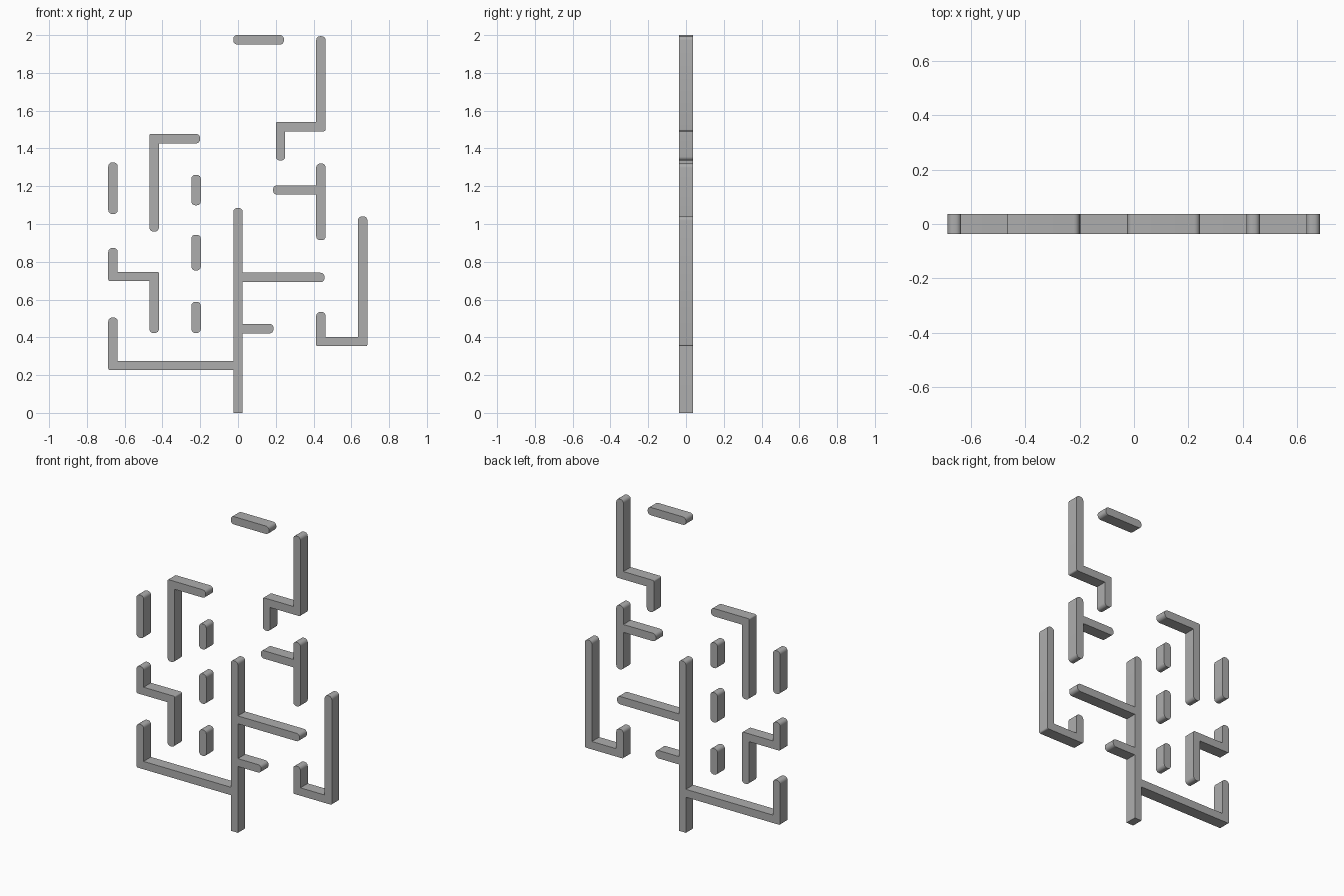
import bpy, bmesh, math
from mathutils import Vector

if "Cube" in bpy.data.objects:
    bpy.data.objects.remove(bpy.data.objects["Cube"])

H = 0.025      # half of the bar width
D = 0.037      # half of the depth
END_R, CORNER_R = 0.021, 0.009

grey = bpy.data.materials.new("grey")
grey.diffuse_color = (0.42, 0.42, 0.42, 1)
grey.use_nodes = True
grey.node_tree.nodes["Principled BSDF"].inputs["Base Color"].default_value = grey.diffuse_color


def fillet(prev, p, nxt, r, steps=6):
    """Round a right-angled corner with an arc."""
    if r == 0:
        return [p]
    a, b = (prev - p).normalized(), (nxt - p).normalized()
    c = p + (a + b) * r
    return [c - b * r * math.cos(t) - a * r * math.sin(t)
            for t in (math.pi / 2 * i / steps for i in range(steps + 1))]


def bar(name, path, round_start=True, round_end=True):
    """Flat bar along an (x, z) path of right-angled runs, with rounded ends."""
    pts = [Vector(p) for p in path]
    dirs = [(b - a).normalized() for a, b in zip(pts, pts[1:])]
    left, right = [], []
    for i, p in enumerate(pts):
        d0, d1 = dirs[max(i - 1, 0)], dirs[min(i, len(dirs) - 1)]
        n0, n1 = Vector((-d0.y, d0.x)), Vector((-d1.y, d1.x))
        inner = 0 < i < len(pts) - 1
        off = (n0 + n1) * H if inner else n0 * H
        turn = d0.x * d1.y - d0.y * d1.x
        if inner:
            rl, rr = (0, CORNER_R) if turn > 0 else (CORNER_R, 0)
        else:
            rl = rr = END_R if (round_start if i == 0 else round_end) else 0
        left.append((p + off, rl))
        right.append((p - off, rr))
    loop = right + left[::-1]
    outline = []
    for i, (p, r) in enumerate(loop):
        outline += fillet(loop[i - 1][0], p, loop[(i + 1) % len(loop)][0], r)

    bm = bmesh.new()
    face = bm.faces.new([bm.verts.new((p.x, -D, p.y)) for p in outline])
    ext = bmesh.ops.extrude_face_region(bm, geom=[face], use_keep_orig=True)
    bmesh.ops.translate(bm, vec=(0, 2 * D, 0),
                        verts=[g for g in ext["geom"] if isinstance(g, bmesh.types.BMVert)])
    bmesh.ops.recalc_face_normals(bm, faces=bm.faces)
    mesh = bpy.data.meshes.new(name)
    bm.to_mesh(mesh)
    bm.free()
    mesh.materials.append(grey)
    ob = bpy.data.objects.new(name, mesh)
    bpy.context.collection.objects.link(ob)
    bpy.context.view_layer.objects.active = ob
    ob.select_set(True)
    bpy.ops.object.shade_smooth_by_angle(angle=math.radians(30))
    ob.select_set(False)


# Columns of the layout
L3, L2, L1, R1, R2, R3 = -0.662, -0.444, -0.222, 0.225, 0.439, 0.66

# Trunk and the branches that butt against it
bar("trunk", [(0, 0), (0, 1.085)], round_start=False)
bar("lower_left_branch", [(-H, 0.251), (L3, 0.251), (L3, 0.505)], round_start=False)
bar("right_branch", [(H, 0.717), (0.458, 0.717)], round_start=False)
bar("short_right_branch", [(H, 0.446), (0.188, 0.446)], round_start=False)

# Left side, detached pieces
bar("left_step", [(L3, 0.873), (L3, 0.722), (L2, 0.722), (L2, 0.423)])
bar("left_hook", [(L2, 0.96), (L2, 1.452), (-0.201, 1.452)])
bar("outer_left_dash", [(L3, 1.053), (L3, 1.326)])
for i, (z0, z1) in enumerate([(0.423, 0.588), (0.754, 0.943), (1.099, 1.26)]):
    bar(f"inner_left_dash_{i + 1}", [(L1, z0), (L1, z1)])

# Right side, detached pieces
bar("right_hook", [(R2, 0.534), (R2, 0.378), (R3, 0.378), (R3, 1.04)])
bar("right_post", [(R2, 0.914), (R2, 1.32)])
bar("right_post_branch", [(R2 - H, 1.18), (0.186, 1.18)], round_start=False)
bar("upper_right_step", [(R1, 1.336), (R1, 1.516), (R2, 1.516), (R2, 1.994)])

# Top dash
bar("top_dash", [(-0.025, 1.975), (0.243, 1.975)])
